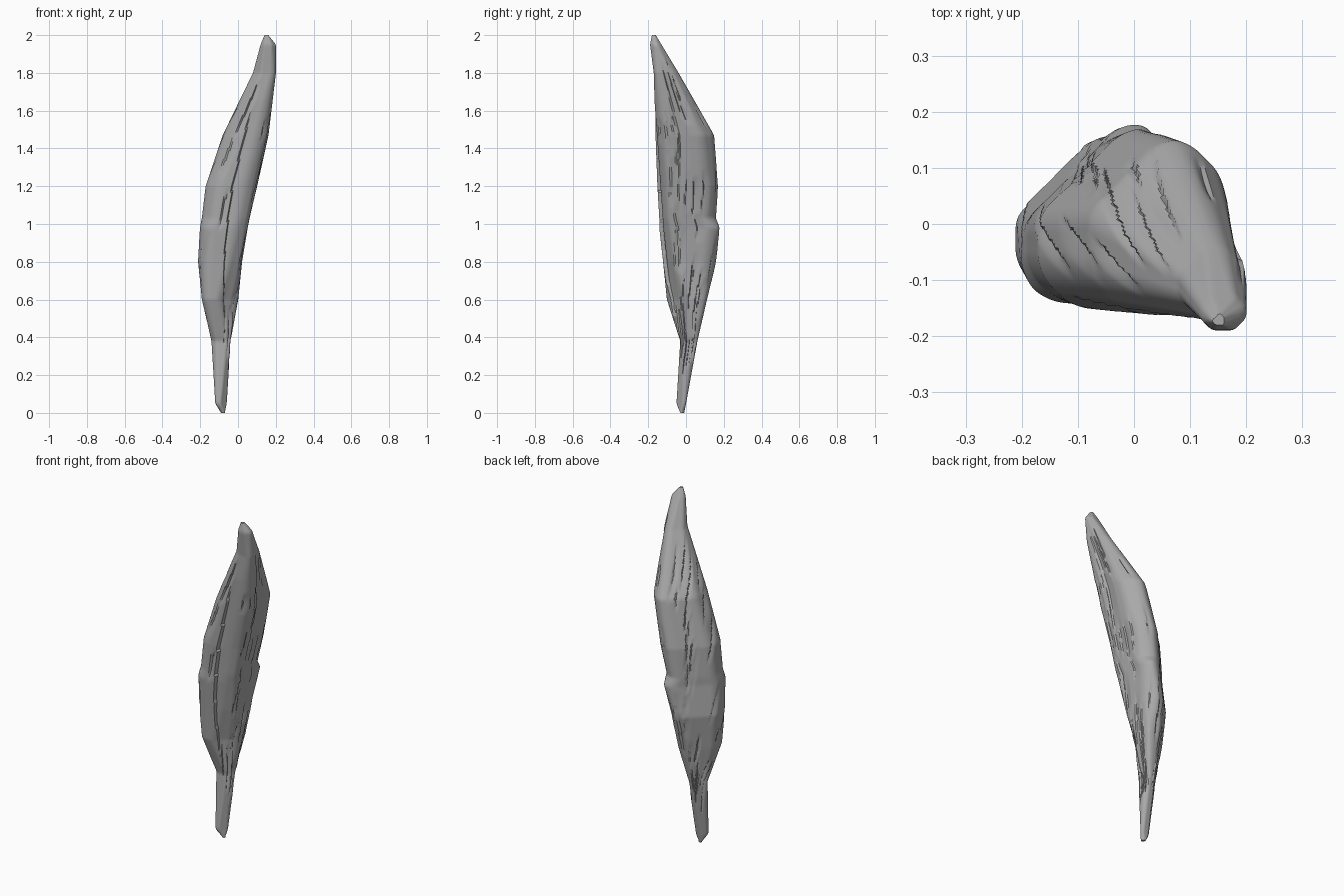
import bpy, bmesh, math, random
from mathutils import Vector

cube = bpy.data.objects.get("Cube")
if cube:
    bpy.data.objects.remove(cube, do_unlink=True)

SIDES, ROWS = 128, 180
HEIGHT = 2

# Each section: height, then the extent along x, along y and across the diagonal
SECTIONS = [
    (0, -.09, -.07, -.03, -.01, .03, .06),
    (.05, -.12, -.06, -.05, 0, .03, .07),
    (.38, -.14, -.04, -.03, .06, .02, .11),
    (.6, -.19, 0, -.1, .11, 0, .14),
    (.8, -.21, .02, -.12, .16, -.05, .16),
    (.98, -.2, .05, -.14, .19, -.09, .14),
    (1.03, -.19, .06, -.14, .16, -.1, .14),
    (1.2, -.17, .1, -.15, .17, -.13, .13),
    (1.47, -.08, .16, -.16, .15, -.19, .07),
    (1.8, .08, .2, -.17, -.04, -.25, -.12),
    (1.95, .12, .2, -.19, -.13, -.26, -.19),
    (HEIGHT, .14, .16, -.18, -.16, -.24, -.22),
]
AXES = [Vector(v).normalized() for v in ((1, 0), (0, 1), (-1, 1), (1, 1))]


def section_at(z):
    """Blend the two neighbouring sections into (min, max) pairs per axis."""
    for low, high in zip(SECTIONS, SECTIONS[1:]):
        if z <= high[0]:
            break
    t = (z - low[0]) / (high[0] - low[0])
    values = [a + (b - a) * t for a, b in zip(low, high)][1:]
    spans = list(zip(values[::2], values[1::2]))
    centre = Vector([sum(span) / 2 for span in spans[:2]])
    # The last diagonal follows from the others, as for a tilted ellipse
    wide, deep, across = [(b - a) / 2 for a, b in spans]
    half = math.sqrt(max(wide ** 2 + deep ** 2 - across ** 2, across ** 2 / 4))
    middle = AXES[-1].dot(centre)
    spans.append((middle - half, middle + half))
    return centre, spans


def outline(z):
    """Centre and rounded radii of the cross-section at height z."""
    centre, spans = section_at(z)
    radii = []
    for i in range(SIDES):
        angle = math.tau * i / SIDES
        ray = Vector((math.cos(angle), math.sin(angle)))
        limits = []
        for axis, (low, high) in zip(AXES, spans):
            slope = axis.dot(ray)
            if abs(slope) > .001:
                edge = high if slope > 0 else low
                limits.append(max((edge - axis.dot(centre)) / slope, .004))
        radii.append(min(limits))
    reach = SIDES // 32
    window = range(-reach, reach + 1)
    smooth = [sum(radii[(i + j) % SIDES] for j in window) / len(window)
              for i in range(SIDES)]
    return centre, smooth


# Fibre steps: start angle, middle height, half length, twist, width, depth
random.seed(4)
outer_side = math.radians(165)
fibres = []
for n in range(75):
    angle = random.uniform(0, math.tau)
    twist = .3 + 3 * max(0, math.cos(angle - outer_side))
    fibres.append((angle, random.uniform(.25, 1.75), random.uniform(.06, .17),
                   twist, random.uniform(.15, .35), random.uniform(.006, .014)))
# Long folds down the front and the inner side
fibres.append((math.radians(-85), 1.05, .6, -.3, .7, .025))
fibres.append((math.radians(-15), 1.5, .35, .2, .5, .015))


def carve(angle, z):
    """Depth of the deepest fibre step at this point of the surface."""
    depth = 0
    for start, mid, half, twist, width, deep in fibres:
        run = (z - mid) / half
        if abs(run) < 1:
            u = (angle - start - twist * (z - mid)) % math.tau
            if u < width:
                depth = max(depth, deep * (1 - run * run) * (1 - u / width))
    return depth


# Muscle belly with tapered ends
bm = bmesh.new()
rings = []
for row in range(ROWS + 1):
    z = HEIGHT * row / ROWS
    centre, radii = outline(z)
    ring = []
    for i, radius in enumerate(radii):
        angle = math.tau * i / SIDES
        radius -= min(carve(angle, z), radius * .3)
        ring.append(bm.verts.new((centre.x + radius * math.cos(angle),
                                  centre.y + radius * math.sin(angle), z)))
    rings.append(ring)
for low, high in zip(rings, rings[1:]):
    for i in range(SIDES):
        j = (i + 1) % SIDES
        bm.faces.new((low[i], low[j], high[j], high[i]))
bm.faces.new(rings[0][::-1])
bm.faces.new(rings[-1])

mesh = bpy.data.meshes.new("muscle_belly")
bm.to_mesh(mesh)
bm.free()
muscle = bpy.data.objects.new("muscle_belly", mesh)
bpy.context.collection.objects.link(muscle)

# Plain grey
grey = bpy.data.materials.new("plain_grey")
grey.use_nodes = True
colour = (.4, .4, .4, 1)
grey.diffuse_color = colour
grey.node_tree.nodes["Principled BSDF"].inputs["Base Color"].default_value = colour
mesh.materials.append(grey)

bpy.context.view_layer.objects.active = muscle
muscle.select_set(True)
bpy.ops.object.shade_smooth_by_angle(angle=math.radians(35))
